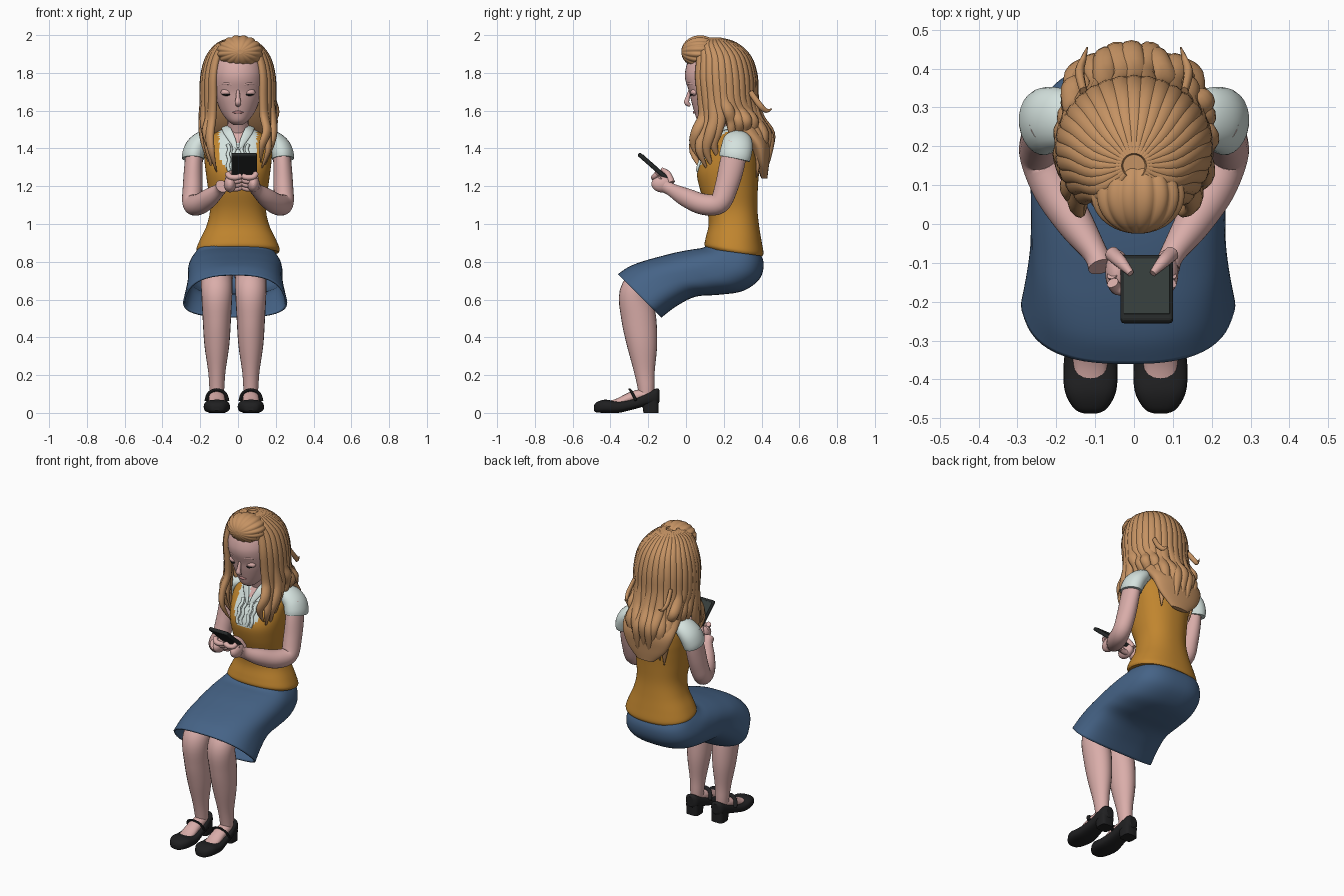
import bpy, bmesh, math, random
from mathutils import Vector

random.seed(4)


def mat(name, r, g, b):
    m = bpy.data.materials.new(name)
    m.diffuse_color = (r, g, b, 1)
    return m


SKIN = mat("skin", .70, .42, .40)
HAIR = mat("hair_blonde", .56, .29, .125)
VEST = mat("vest_mustard", .53, .235, .028)
BLOUSE = mat("blouse_pale", .66, .76, .73)
SKIRT = mat("skirt_blue", .06, .125, .24)
BLACK = mat("shoe_black", .014, .014, .015)
PHONE = mat("phone_dark", .018, .021, .021)
SCREEN = mat("screen_grey", .035, .045, .042)
LIP = mat("lip_pink", .50, .23, .23)


def spline(pts, sub):
    """Catmull-Rom sampling of equal-length tuples."""
    out = []
    for i in range(len(pts) - 1):
        p = [pts[max(i - 1, 0)], pts[i], pts[i + 1], pts[min(i + 2, len(pts) - 1)]]
        for j in range(sub):
            t = j / sub
            out.append([.5 * (2 * b + (c - a) * t + (2 * a - 5 * b + 4 * c - d) * t * t
                              + (3 * b - a - 3 * c + d) * t ** 3) for a, b, c, d in zip(*p)])
    return out + [list(pts[-1])]


def skin_rings(name, rings, mats, caps=(True, True), rule=None):
    """Mesh from a list of equal rings of points."""
    n = len(rings[0])
    verts = [v for r in rings for v in r]
    faces = [(i * n + j, i * n + (j + 1) % n, (i + 1) * n + (j + 1) % n, (i + 1) * n + j)
             for i in range(len(rings) - 1) for j in range(n)]
    if caps[0]:
        faces.append(tuple(range(n))[::-1])
    if caps[1]:
        faces.append(tuple(range(len(verts) - n, len(verts))))
    me = bpy.data.meshes.new(name)
    me.from_pydata(verts, [], faces)
    bm = bmesh.new()
    bm.from_mesh(me)
    bmesh.ops.recalc_face_normals(bm, faces=bm.faces)
    bm.to_mesh(me)
    bm.free()
    for m in mats:
        me.materials.append(m)
    for p in me.polygons:
        p.use_smooth = len(p.vertices) == 4
        if rule:
            p.material_index = rule(p.center)
    ob = bpy.data.objects.new(name, me)
    bpy.context.collection.objects.link(ob)
    return ob


def loft(name, rings, mats, cx=0, n=40, power=2, sub=5, **kw):
    """Ring = (front/top y, z, back/bottom y, z, half width, taper)."""
    out = []
    for ay, az, by, bz, hw, k in spline(rings, sub):
        ring = []
        for j in range(n):
            t = 2 * math.pi * j / n
            c, s = (math.copysign(abs(f) ** (2 / power), f) for f in (math.cos(t), math.sin(t)))
            f = .5 - .5 * s
            ring.append((cx + hw * c * (1 - k * s), ay + (by - ay) * f, az + (bz - az) * f))
        out.append(ring)
    return skin_rings(name, out, mats, **kw)


def tube(name, pts, m, ref=(1, 0, 0), n=14, sub=5):
    """Point = (x, y, z, radius along ref, radius across)."""
    s = spline(pts, sub)
    P = [Vector(p[:3]) for p in s]
    u, rings = Vector(ref), []
    for i, p in enumerate(P):
        t = (P[min(i + 1, len(P) - 1)] - P[max(i - 1, 0)]).normalized()
        u = (u - t * u.dot(t)).normalized()
        v = t.cross(u)
        a, b = (max(r, .001) for r in s[i][3:5])
        rings.append([p + u * a * math.cos(q) + v * b * math.sin(q)
                      for q in (2 * math.pi * j / n for j in range(n))])
    return skin_rings(name, rings, [m])


def ball(name, c, r, m, ridge=0, n=48):
    """Ellipsoid with poles along y, with optional ridges running pole to pole."""
    rings = []
    for i in range(1, 24):
        a = math.pi * i / 24
        ring = []
        for j in range(n):
            q = 2 * math.pi * j / n
            k = math.sin(a) * (1 - ridge * (1 - abs(math.sin(q * 8))))
            ring.append((c[0] + r[0] * k * math.cos(q), c[1] - r[1] * math.cos(a),
                         c[2] + r[2] * k * math.sin(q)))
        rings.append(ring)
    return skin_rings(name, rings, [m])


# torso: vest, blouse front and bare throat
def torso_rule(c):
    front = c.y < .22
    if front and c.z > 1.40 and abs(c.x) < .32 * (c.z - 1.40):
        return 2
    if c.z > 1.49 or (front and c.z > 1.265 and abs(c.x) < min(.035 + .8 * (c.z - 1.265), .1)):
        return 1
    return 0


loft("torso", [(.11, .87, .405, .83, .215, 0), (.098, .89, .41, .85, .22, 0),
               (.105, .93, .40, .91, .20, 0), (.12, 1.0, .387, .99, .165, 0),
               (.11, 1.08, .378, 1.08, .148, 0), (.075, 1.18, .38, 1.18, .158, 0),
               (.058, 1.27, .385, 1.27, .17, 0), (.08, 1.34, .385, 1.34, .178, 0),
               (.125, 1.41, .375, 1.42, .18, 0), (.155, 1.455, .35, 1.47, .15, 0),
               (.18, 1.495, .31, 1.51, .08, 0)],
     [VEST, BLOUSE, SKIN], n=72, power=2.3, rule=torso_rule)
tube("neck", [(0, .25, 1.42, .065, .065), (0, .225, 1.5, .057, .057), (0, .18, 1.62, .06, .06)], SKIN)

# skirt, open at the hem
sk = loft("skirt", [(.13, .90, .37, .88, .18, 0), (.09, .875, .41, .80, .215, 0),
                    (.03, .865, .39, .71, .24, 0), (-.05, .85, .30, .645, .25, 0),
                    (-.13, .83, .17, .625, .25, .02), (-.22, .805, .05, .615, .25, .06),
                    (-.30, .775, -.05, .565, .257, .12), (-.36, .735, -.13, .505, .267, .16)],
          [SKIRT], cx=-.015, n=64, power=2.7, caps=(True, False))
mod = sk.modifiers.new("cloth", "SOLIDIFY")
mod.thickness, mod.offset = .01, -1

# head and face
loft("head", [(.09, 1.525, .15, 1.525, .025, 0), (.062, 1.545, .2, 1.55, .055, 0),
              (.045, 1.59, .25, 1.60, .09, 0), (.028, 1.65, .25, 1.65, .112, 0),
              (.017, 1.70, .25, 1.70, .126, 0), (-.003, 1.76, .25, 1.76, .13, 0),
              (-.004, 1.81, .25, 1.81, .13, 0), (.015, 1.87, .25, 1.87, .115, 0),
              (.06, 1.92, .2, 1.92, .07, 0)], [SKIN])
tube("nose", [(0, .022, 1.71, .008, .008), (0, .008, 1.665, .012, .012),
              (0, .004, 1.642, .017, .014), (0, .022, 1.627, .01, .008)], SKIN)
tube("lips", [(-.03, .052, 1.59, .002, .002), (0, .043, 1.592, .008, .007),
              (.03, .052, 1.59, .002, .002)], LIP, ref=(0, 0, 1))
for s in (-1, 1):
    ball("eyelid", (s * .06, .047, 1.697), (.032, .023, .02), SKIN, n=20)
    tube("eye", [(s * .036, .032, 1.688, .002, .002), (s * .06, .025, 1.683, .005, .004),
                 (s * .086, .04, 1.69, .002, .002)], BLACK, ref=(0, 0, 1), n=8)
    tube("brow", [(s * .025, .014, 1.735, .006, .006), (s * .06, .02, 1.745, .008, .008),
                  (s * .1, .055, 1.735, .004, .004)], SKIN, ref=(0, 0, 1), n=8)

# hair: inner mass, front pouf and long locks
loft("hair_mass", [(.1, 1.975, .19, 1.975, .04, 0), (.07, 1.93, .29, 1.93, .11, 0),
                   (.08, 1.87, .33, 1.87, .155, 0), (.095, 1.76, .365, 1.76, .175, 0),
                   (.13, 1.64, .365, 1.64, .172, 0), (.21, 1.52, .40, 1.52, .178, 0),
                   (.32, 1.42, .445, 1.42, .18, 0), (.37, 1.32, .44, 1.32, .14, 0),
                   (.40, 1.24, .43, 1.24, .06, 0)], [HAIR])
ball("hair_pouf", (.01, .075, 1.912), (.122, .1, .088), HAIR, ridge=.07, n=128)
LEVELS = [(1.982, .03, .03, .15), (1.95, .10, .11, .15), (1.88, .155, .15, .18),
          (1.78, .18, .17, .19), (1.66, .182, .165, .20), (1.54, .185, .175, .22),
          (1.44, .19, .215, .235), (1.34, .175, .21, .235), (1.22, .15, .185, .24)]
for i in range(25):
    deg = -132 + i * 11
    a = math.radians(deg)
    end = 1.21 + random.random() * .12
    if abs(deg) > 95:
        end = 1.27 + random.random() * .06
    elif abs(deg) > 50:
        end = 1.42 + random.random() * .05
    pts = []
    for k, (z, rx, ry, cy) in enumerate(LEVELS):
        low = k > 4
        z2 = 1.66 - (1.66 - z) * (1.66 - end) / .44 if low else z
        fwd = (0, .01, .035, .055, .03)[k - 4] if low and abs(deg) > 95 else 0
        w = (.008, .02, .026, .03, .032, .032, .03, .022, .003)[k]
        wob = random.uniform(-.012, .012) if low else 0
        pts.append((rx * math.sin(a) + wob, cy + ry * math.cos(a) - fwd, z2, w * .7, w))
    tube("hair_lock", pts, HAIR, ref=(0, 0, 1), n=10, sub=4)
for s in (-1, 1):
    tube("hair_flick", [(s * .13, .34, 1.70, .01, .015), (s * .14, .39, 1.63, .012, .016),
                        (s * .13, .425, 1.60, .008, .012), (s * .12, .455, 1.61, .002, .002)], HAIR, n=8)

B, D, N = Vector((.033, -.085, 1.225)), Vector((0, -.75, .66)), Vector((0, .66, .75))
for s in (-1, 1):
    # blouse sleeve, collar and ruffles
    tube("sleeve", [(s * .13, .27, 1.455, .04, .05), (s * .18, .272, 1.445, .05, .075),
                    (s * .218, .27, 1.41, .058, .083), (s * .235, .262, 1.37, .06, .085),
                    (s * .238, .257, 1.345, .057, .082)], BLOUSE, ref=(0, 0, 1), n=24)
    tube("collar", [(s * .068, .23, 1.515, .006, .022), (s * .055, .165, 1.49, .006, .024),
                    (s * .028, .13, 1.44, .006, .018), (s * .008, .105, 1.395, .004, .006)],
         BLOUSE, ref=(0, 1, 0))
    for dx in (.022, .05):
        tube("ruffle", [(s * (dx + .004 * (-1) ** j), y, z, .008, .01) for j, (y, z) in enumerate(
            [(.13, 1.42), (.108, 1.395), (.09, 1.37), (.077, 1.34), (.066, 1.31), (.06, 1.28)])],
             BLOUSE, ref=(0, 1, 0), n=8)
    # arm
    tube("arm", [(s * .225, .268, 1.43, .045, .06), (s * .235, .245, 1.32, .048, .067),
                 (s * .24, .215, 1.2, .052, .062), (s * .242, .175, 1.11, .052, .056),
                 (s * .205, .09, 1.105, .055, .056), (s * .15, 0, 1.14, .047, .05),
                 (s * .10, -.075, 1.18, .032, .035), (s * .085, -.11, 1.2, .033, .036)], SKIN, n=24)
    # hand with fingers behind the phone and thumb in front
    cx = .02
    ball("palm", (cx + s * .062, -.125, 1.212), (.032, .058, .045), SKIN, n=24)
    for i in range(4):
        q = B + D * (-.012 + i * .03)
        p = [q - N * .012, q - N * .035, q - N * .04, q - N * .03]
        tube("finger", [(cx + s * x, v.y, v.z, .015, .016) for x, v in zip((.075, .062, .03, .004), p)],
             SKIN, ref=(0, 0, 1), n=10)
    p = [B - D * .01, B + D * .035 + N * .022, B + D * .075 + N * .022]
    tube("thumb", [(cx + s * x, v.y, v.z, r, r) for x, v, r in
                   zip((.075, .055, .028), p, (.02, .017, .009))], SKIN, ref=(0, 0, 1), n=10)
    # leg
    L = -.022 + s * .09
    tube("leg", [(L, .2, .745, .09, .085), (L, -.05, .735, .088, .085), (L, -.2, .70, .083, .08),
                 (L, -.268, .635, .082, .084), (L, -.25, .5, .075, .092), (L, -.232, .36, .066, .08),
                 (L, -.22, .22, .046, .055), (L, -.212, .14, .04, .045), (L, -.21, .09, .036, .04)],
         SKIN, n=24)
    tube("foot", [(L, -.19, .10, .036, .035), (L, -.28, .085, .042, .03),
                  (L, -.36, .055, .045, .022), (L, -.42, .045, .04, .015)], SKIN, n=16)
    # strap shoe with low heel
    loft("shoe", [(-.488, .035, -.488, .012, .015, 0), (-.475, .055, -.475, .003, .042, 0),
                  (-.43, .07, -.43, 0, .066, 0), (-.36, .062, -.36, 0, .069, 0),
                  (-.28, .075, -.28, .018, .058, 0), (-.20, .11, -.20, .04, .05, 0),
                  (-.155, .13, -.155, .045, .04, 0), (-.14, .12, -.14, .06, .02, 0)],
         [BLACK], cx=L, n=24, power=2.8)
    loft("shoe_heel", [(-.225, 0, -.145, 0, .042, 0), (-.235, .065, -.145, .065, .044, 0)],
         [BLACK], cx=L, n=24, power=4, sub=1)
    tube("shoe_strap", [(L - .055, -.265, .065, .006, .012), (L - .04, -.285, .105, .006, .012),
                        (L, -.295, .122, .006, .012), (L + .04, -.285, .105, .006, .012),
                        (L + .055, -.265, .065, .006, .012)], BLACK, ref=(0, 0, 1), n=10)


# phone with screen plate
def slab(name, centre, size, m):
    bpy.ops.mesh.primitive_cube_add(size=1, location=centre)
    ob = bpy.context.object
    ob.name, ob.scale = name, size
    ob.rotation_euler = (math.atan2(.66, -.75) + math.pi, 0, 0)
    bpy.ops.object.transform_apply(location=False, rotation=False, scale=True)
    ob.data.materials.append(m)
    bv = ob.modifiers.new("round", "BEVEL")
    bv.width, bv.segments = min(size) * .4, 3


slab("phone", B + D * .11, (.135, .225, .022), PHONE)
slab("phone_screen", B + D * .11 + N * .011, (.118, .19, .004), SCREEN)
